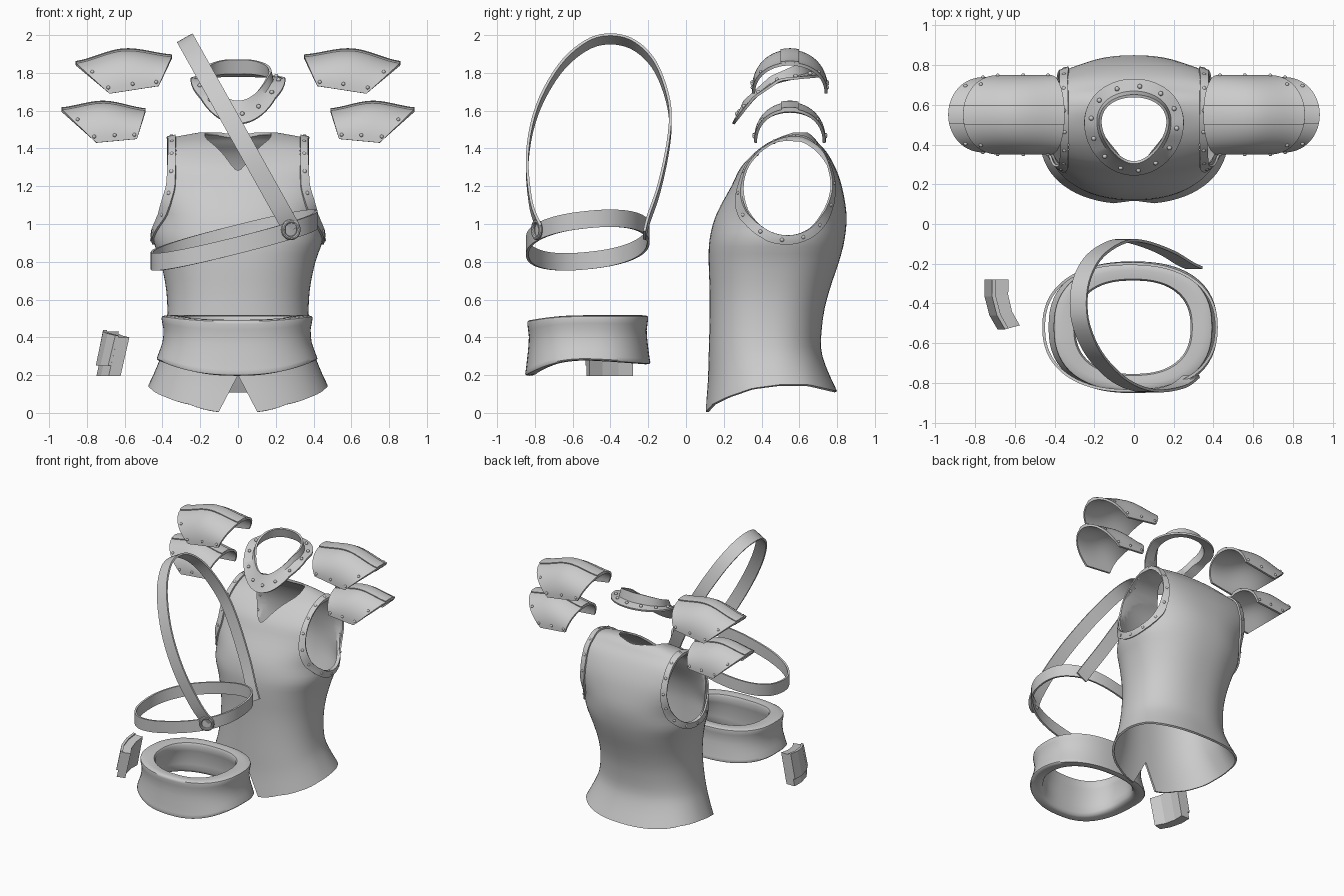
import bpy, bmesh, math
from math import sin, cos, pi
from mathutils import Vector
from mathutils.bvhtree import BVHTree

if "Cube" in bpy.data.objects:
    bpy.data.objects.remove(bpy.data.objects["Cube"])


def lerp_table(t, x):
    for (a, b), (c, d) in zip(t, t[1:]):
        if x <= c:
            return b + (d - b) * max(0, (x - a) / (c - a))
    return t[-1][1]


def smooth(pts, n=4, closed=False):
    # Catmull-Rom resampling of tuples
    pts, out, m = [Vector(p) for p in pts], [], len(pts)
    get = lambda i: pts[i % m] if closed else pts[min(max(i, 0), m - 1)]
    for i in range(m if closed else m - 1):
        p0, p1, p2, p3 = get(i - 1), get(i), get(i + 1), get(i + 2)
        for k in range(n):
            t = k / n
            out.append(0.5 * (2 * p1 + (p2 - p0) * t + (2 * p0 - 5 * p1 + 4 * p2 - p3) * t * t
                              + (3 * p1 - p0 - 3 * p2 + p3) * t ** 3))
    return out if closed else out + [pts[-1]]


def finish(name, bm, thick=0, offset=0, mirror=False, angle=40):
    bmesh.ops.recalc_face_normals(bm, faces=bm.faces)
    me = bpy.data.meshes.new(name)
    bm.to_mesh(me)
    ob = bpy.data.objects.new(name, me)
    bpy.context.collection.objects.link(ob)
    bpy.ops.object.select_all(action='DESELECT')
    bpy.context.view_layer.objects.active = ob
    ob.select_set(True)
    if thick:
        s = ob.modifiers.new('thick', 'SOLIDIFY')
        s.thickness, s.offset = thick, offset
        bpy.ops.object.modifier_apply(modifier='thick')
    if mirror:
        ob.modifiers.new('mirror', 'MIRROR').use_mirror_merge = False
        bpy.ops.object.modifier_apply(modifier='mirror')
    if angle:
        bpy.ops.object.shade_smooth_by_angle(angle=math.radians(angle))
    return ob


def grid_bm(rows, ring=True, loop=False, caps=False):
    bm = bmesh.new()
    v = [[bm.verts.new(p) for p in r] for r in rows]
    n, m = len(rows), len(rows[0])
    for i in range(n if loop else n - 1):
        for j in range(m if ring else m - 1):
            a, b, k = v[i], v[(i + 1) % n], (j + 1) % m
            bm.faces.new((a[j], a[k], b[k], b[j]))
    if caps:
        bm.faces.new(v[0])
        bm.faces.new(v[-1])
    return bm


def sup(a, n):
    p = lambda c: math.copysign(abs(c) ** (2 / n), c)
    return p(cos(a)), p(sin(a))


def rivets(name, pts, r=0.012, mirror=False):
    bm = bmesh.new()
    for p in pts:
        g = bmesh.ops.create_icosphere(bm, subdivisions=2, radius=r)
        bmesh.ops.translate(bm, verts=g['verts'], vec=p)
    return finish(name, bm, mirror=mirror)


def cut(ob, pts, place, lo, hi):
    # subtract a prism; place(u, v, w) maps the outline into space
    c = finish('cutter', grid_bm([[place(u, v, w) for u, v in pts] for w in (lo, hi)], caps=True), angle=0)
    c.hide_render = True
    m = ob.modifiers.new('cut', 'BOOLEAN')
    m.operation, m.solver, m.object = 'DIFFERENCE', 'EXACT', c
    bpy.context.view_layer.objects.active = ob
    bpy.ops.object.modifier_apply(modifier='cut')
    bpy.data.objects.remove(c)


angles = lambda n: [2 * pi * i / n for i in range(n)]

# torso shell: rows of (z, half width, front y, back y)
ROWS = [(0, .475, .10, .80), (.15, .43, .115, .745), (.3, .395, .12, .715), (.5, .375, .125, .725),
        (.65, .38, .125, .76), (.8, .41, .12, .81), (.92, .45, .125, .84), (1.05, .455, .16, .85),
        (1.2, .55, .24, .825), (1.3, .6, .29, .79), (1.38, .6, .365, .745), (1.43, .46, .43, .70),
        (1.46, .34, .49, .675), (1.485, .2, .55, .645)]
HEM = [(.10, 0), (.14, .045), (.22, .085), (.35, .13), (.5, .15), (.65, .15), (.8, .115)]
rows = []
for z, w, f, b in smooth(ROWS, 3):
    r = []
    for a in angles(72):
        cx, sy = sup(a, 2.3)
        y = (f + b) / 2 + sy * (b - f) / 2
        r.append((w * cx, y, z + lerp_table(HEM, y) * max(0, 1 - z / .45)))
    rows.append(r)
bm = grid_bm(rows)
bm.faces.new([v for v in bm.verts][-72:])
bmesh.ops.recalc_face_normals(bm, faces=bm.faces)
skin = BVHTree.FromBMesh(bm)
torso = finish('torso_plate', bm, .015, -1, angle=0)
hole = [(.54 + .235 * cos(a), 1.19 + .25 * sin(a)) for a in angles(48)]
side = [(.46, .93), (.40, 1.06), (.375, 1.2), (.37, 1.6), (.9, 1.6), (.9, .93)]
for s in (1, -1):
    cut(torso, hole, lambda u, v, w: (s * w, u, v), .1, .9)
    cut(torso, side, lambda u, v, w: (s * u, w, v), -.1, 1.1)
neck = [tuple(p) for p in smooth([(0, .28), (.09, .37), (.17, .49), (.15, .61), (0, .66), (-.15, .61),
                                  (-.17, .49), (-.09, .37)], 5, True)]
cut(torso, neck, lambda u, v, w: (u, v, w), 1.1, 1.7)
cut(torso, [(-.115, -.02), (.115, -.02), (0, .2)], lambda u, v, w: (u, w, v), -.1, .4)
bpy.ops.object.select_all(action='DESELECT')
torso.select_set(True)
bpy.context.view_layer.objects.active = torso
bpy.ops.object.shade_smooth_by_angle(angle=math.radians(40))


# riveted armhole bands hugging the skin
def band_pt(a, k):
    y, z = .54 + .235 * cos(a), 1.19 + .25 * sin(a)
    x = lerp_table([(.93, .46), (1.06, .40), (1.2, .375), (1.6, .365)], z)
    inward = .035 * min(1, max(0, (z - .9) / .15))
    p, n, _, _ = skin.find_nearest(Vector((x - inward * k, y + .048 * k * cos(a), z + .048 * k * sin(a))))
    return p + n * .006


finish('armhole_band', grid_bm([[band_pt(a, k) for a in angles(64)] for k in (0, .33, .66, 1)]), .012, 0, True)
rivets('armhole_rivet', [band_pt(a + .1, .5) for a in angles(14)], mirror=True)


# collar: rings of (half width, front y, back y, heights by y)
def collar_ring(w, f, b, hts, taper, n=64):
    r = []
    for a in angles(n):
        y = (f + b) / 2 + (b - f) / 2 * sin(a)
        r.append(Vector((w * cos(a) * (1 + taper * sin(a)), y, lerp_table(hts, y))))
    return r


lip = (.165, .31, .645, [(.31, 1.65), (.45, 1.78), (.64, 1.87)], .25)
base = (.18, .295, .665, [(.29, 1.61), (.45, 1.74), (.66, 1.80)], .2)
brim = (.25, .25, .73, [(.25, 1.53), (.36, 1.67), (.5, 1.765), (.73, 1.785)], .08)
finish('collar', grid_bm([collar_ring(*c) for c in (lip, base, brim)]), .014)
rivets('collar_rivet', [(p + q) / 2 + Vector((0, -.003, .01)) for p, q in
                        zip(collar_ring(*base, n=13), collar_ring(*brim, n=13))])


# shoulder plates, upper and lower
def shoulder(name, xin, xout, zlow, ztop, ry):
    def pt(t, v, lift=0):
        s = max(0, sin(t)) ** .9
        a, b = xin[0] + (xin[1] - xin[0]) * s, xout[0] + (xout[1] - xout[0]) * s
        lo = zlow[0] + (zlow[1] - zlow[0]) * v
        hi = smooth([(z, 0) for z in ztop], 10)[min(20, round(v * 20))][0]
        return Vector((a + (b - a) * v, .55 - (ry + lift) * cos(t), lo + (hi + lift - lo) * s))
    vs = [i / 20 for i in range(21)]
    arc = lambda t0, t1, n, l: [[pt(t0 + (t1 - t0) * i / n, v, l) for v in vs] for i in range(n + 1)]
    finish(name, grid_bm(arc(0, pi, 28, -.008), ring=False), .016, 0, True)
    finish(name + '_ridge', grid_bm(arc(pi / 2 - .24, pi / 2 + .24, 6, .002), ring=False), .012, 0, True)
    spots = [(.12, .08), (.12, .5), (.14, .92), (.7, .93)]
    rivets(name + '_rivet', [pt(u, v) for t, v in spots for u in (t, pi - t)], .01, True)


shoulder('upper_shoulder_plate', (.42, .35), (.68, .86), (1.73, 1.69), (1.89, 1.922, 1.855), .2)
shoulder('lower_shoulder_plate', (.535, .49), (.75, .935), (1.45, 1.43), (1.605, 1.645, 1.61), .19)


# straps: flat bands around a path
def strap(name, path, width, side_dir, closed, thick=.014):
    d = Vector(side_dir).normalized() * width / 2
    finish(name, grid_bm([[p - d, p + d] for p in path], ring=False, loop=closed), thick)


YZ = [(-.77, .97), (-.82, 1.1), (-.84, 1.35), (-.79, 1.6), (-.67, 1.82), (-.53, 1.945), (-.4, 1.98),
      (-.27, 1.945), (-.16, 1.83), (-.09, 1.63), (-.09, 1.45), (-.14, 1.2), (-.2, 1.02), (-.22, .94)]
strap('shoulder_strap', [Vector((-.29 + (2 - z) * .56, y, z)) for y, z in smooth(YZ, 5)], .095, (.87, 0, .49), False)
ring = []
for a in angles(72):
    cx, sy = sup(a, 2.3)
    x, y = -.02 + .435 * cx, -.52 + .32 * sy
    ring.append(Vector((x, y, .92 + .25 * x + .1 * (y + .52))))
strap('chest_strap', ring, .092, (0, 0, 1), True)
bpy.ops.mesh.primitive_torus_add(major_radius=.045, minor_radius=.011, major_segments=32, minor_segments=10,
                                 location=(.28, -.79, .97), rotation=(pi / 2, 0, .45))
bpy.context.object.name = 'strap_ring'
bpy.ops.object.shade_smooth_by_angle()

# waist belt: thick padded ring; section of (half width, half depth, height 0..1)
SECT = [(.29, .235, .93), (.32, .26, 1), (.385, .31, 1), (.4, .32, .93), (.39, .312, .7), (.395, .318, .4),
        (.42, .328, .1), (.42, .328, 0), (.36, .285, 0), (.325, .265, .1), (.32, .26, .5)]
rows = []
for w, d, h in smooth(SECT, 2, True):
    r = []
    for a in angles(64):
        cx, sy = sup(a, 2.4)
        bot = .28 - .08 * max(0, -sin(a)) ** 2 - .02 * max(0, sin(a))
        top = .515 - .025 * max(0, -sin(a)) ** 2
        r.append((w * cx - .005, -.52 + d * sy, bot + (top - bot) * h))
    rows.append(r)
finish('waist_belt', grid_bm(rows, loop=True), angle=50)


# bent pouch with a flap, flat faced
def pouch(name, inner, outer, z0, z1):
    mid = [(-.695, -.28), (-.697, -.36), (-.675, -.45), (-.635, -.52)]
    nrm = [(-1, 0), (-.98, -.15), (-.92, -.36), (-.9, -.4)]
    rows = []
    for i, ((x, y), (a, b)) in enumerate(zip(mid, nrm)):
        q = []
        for k, z in ((inner, z0), (outer, z0), (outer, z1), (inner, z1)):
            q.append((x + a * k + (z - .31) * .2, y + b * k * .6, z - (.01 * i if z > .3 else 0)))
        rows.append(q)
    finish(name, grid_bm(rows, caps=True), angle=0)


pouch('pouch', -.04, .03, .195, .43)
pouch('pouch_flap', .025, .045, .25, .44)
